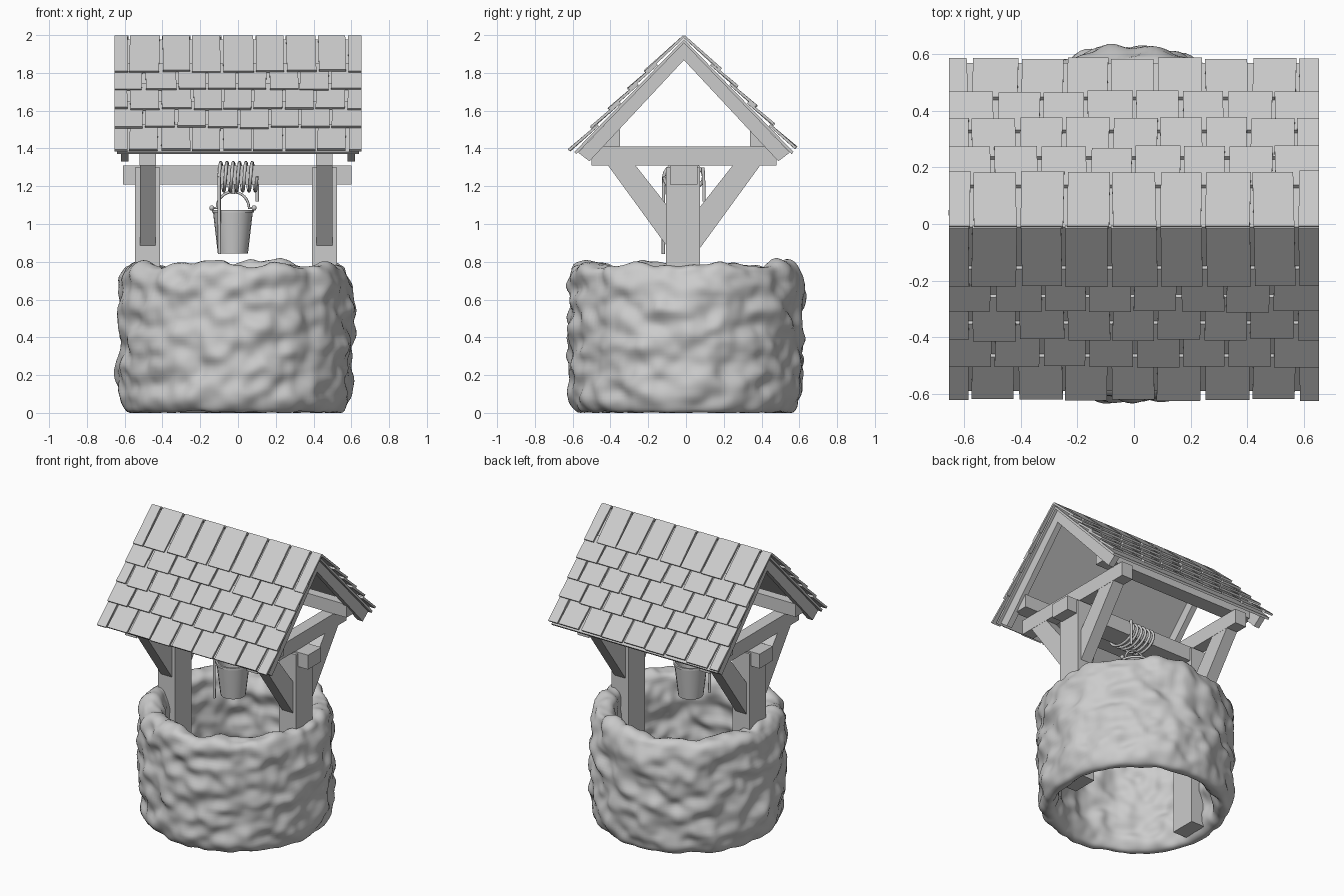
import bpy, bmesh, math, random
from mathutils import Vector, noise

random.seed(4)
if "Cube" in bpy.data.objects:
    bpy.data.objects.remove(bpy.data.objects["Cube"])

GREY = (0.6, 0.6, 0.6, 1)
mat = bpy.data.materials.new("plain grey")
mat.use_nodes = True
mat.diffuse_color = GREY
mat.node_tree.nodes["Principled BSDF"].inputs["Base Color"].default_value = GREY


def finish(name, bm, smooth=None):
    """Turn a bmesh into a named object; smooth is an edge angle in degrees."""
    bmesh.ops.recalc_face_normals(bm, faces=bm.faces)
    mesh = bpy.data.meshes.new(name)
    bm.to_mesh(mesh)
    bm.free()
    mesh.materials.append(mat)
    ob = bpy.data.objects.new(name, mesh)
    bpy.context.collection.objects.link(ob)
    if smooth:
        bpy.ops.object.select_all(action='DESELECT')
        ob.select_set(True)
        bpy.context.view_layer.objects.active = ob
        bpy.ops.object.shade_smooth_by_angle(angle=math.radians(smooth))
    return ob


def add_prism(bm, pts, x0, x1):
    """Extrude a (y, z) outline from x0 to x1."""
    a, b = [[bm.verts.new((x, y, z)) for y, z in pts] for x in (x0, x1)]
    bm.faces.new(a)
    bm.faces.new(b[::-1])
    for i in range(len(pts)):
        j = (i + 1) % len(pts)
        bm.faces.new((a[i], b[i], b[j], a[j]))
    return a + b


def prism(name, pts, x0, x1):
    bm = bmesh.new()
    add_prism(bm, pts, x0, x1)
    return finish(name, bm)


def box(name, x0, x1, y0, y1, z0, z1):
    return prism(name, [(y0, z0), (y1, z0), (y1, z1), (y0, z1)], x0, x1)


def lathe(name, profile, steps, centre, smooth, warp=None):
    """Spin a closed (radius, z) profile round a vertical axis."""
    bm = bmesh.new()
    n = len(profile)
    rings = []
    for s in range(steps):
        a = math.tau * s / steps
        ring = []
        for i, (r, z) in enumerate(profile):
            if warp:
                r, z = warp(a, i)
            ring.append(bm.verts.new((centre[0] + r * math.cos(a),
                                      centre[1] + r * math.sin(a), z)))
        rings.append(ring)
    for s in range(steps):
        p, q = rings[s], rings[(s + 1) % steps]
        for i in range(n):
            j = (i + 1) % n
            bm.faces.new((p[i], q[i], q[j], p[j]))
    return finish(name, bm, smooth)


def tube(name, points, radius):
    """Round cord through points."""
    cu = bpy.data.curves.new(name, 'CURVE')
    cu.dimensions = '3D'
    cu.bevel_depth = radius
    cu.bevel_resolution = 2
    cu.use_fill_caps = True
    sp = cu.splines.new('POLY')
    sp.points.add(len(points) - 1)
    for p, co in zip(sp.points, points):
        p.co = (*co, 1)
    cu.materials.append(mat)
    ob = bpy.data.objects.new(name, cu)
    bpy.context.collection.objects.link(ob)


# Stone wall: rounded ring section, resampled, softened and made lumpy
corners = [(.575, 0), (.605, .06), (.615, .4), (.61, .70), (.59, .775), (.535, .792),
           (.48, .77), (.46, .68), (.475, .4), (.498, .06), (.525, 0)]
section = []
for i, c in enumerate(corners):
    a, b = Vector(c), Vector(corners[(i + 1) % len(corners)])
    k = max(1, round((b - a).length / 0.018))
    section += [a.lerp(b, t / k) for t in range(k)]
count = len(section)
for _ in range(3):
    section = [(section[i - 1] + section[i] * 2 + section[(i + 1) % count]) / 4
               for i in range(count)]


def lumpy(a, i):
    p = section[i]
    t = section[(i + 1) % count] - section[i - 1]
    out = Vector((t.y, -t.x)).normalized()
    q = Vector((p.x * math.cos(a), p.x * math.sin(a), p.y))
    lump = 0.036 * noise.noise(Vector((q.x * 7, q.y * 7, q.z * 10)))
    lump += 0.014 * noise.noise(q * 14 + Vector((5, 5, 5)))
    p = p + out * (lump + 0.003) * min(1, 0.4 + p.y * 6)
    return p.x, max(0, p.y)


lathe("stone_wall", [tuple(p) for p in section], 190, (-0.014, 0), 80, lumpy)

# Timber frame, one set at each end
for side, cx in (("right", -0.478), ("left", 0.457)):
    box(side + "_post", cx - .066, cx + .066, -.105, .075, .03, 1.3)
    box(side + "_tie_beam", cx - .043, cx + .043, -.5, .48, 1.31, 1.41)
    for end, s in (("front", -1), ("back", 1)):
        outline = [(.41, 1.32), (.075, .86), (.06, 1.06), (.265, 1.32)]
        prism(f"{side}_{end}_brace", [(s * y - .01, z) for y, z in outline],
              cx - .042, cx + .042)

# Rafters at the gable ends, plates along the eaves, roof boards
RIDGE = -.011
half = [(.56, 1.378), (.5, 1.332)]
frame = [(0, 1.965), *half, (0, 1.868)] + [(-y, z) for y, z in half[::-1]]
for side, cx in (("right", -0.6), ("left", 0.6)):
    prism(side + "_rafters", [(y + RIDGE, z) for y, z in frame], cx - .02, cx + .02)
for end, s in (("front", -1), ("back", 1)):
    plate = [(.345, 1.41), (.45, 1.41), (.45, 1.46), (.41, 1.5), (.345, 1.5)]
    boards = [(0, 1.978), (.58, 1.382), (.57, 1.37), (0, 1.958)]
    prism(end + "_wall_plate", [(s * y + RIDGE / 2, z) for y, z in plate], -.6, .6)
    prism(end + "_roof_boards", [(s * y + RIDGE, z) for y, z in boards], -.64, .64)

# Axle
box("axle", -.61, .6, -.085, .06, 1.21, 1.31)

# Shingles: five staggered rows a side, each tilted over the row below
ROWS = [.843, .675, .54, .395, .265]
PITCH, EDGE = 0.1645, 0.655
slope, normal = Vector((.695, -.719)), Vector((.719, .695))
for end, s in (("front", -1), ("back", 1)):
    bm = bmesh.new()
    for r, low in enumerate(ROWS):
        shift = 0.5 if r % 2 == 0 else 0
        cuts = [(k + shift) * PITCH for k in range(-5, 5)]
        cuts = [-EDGE] + [c + random.uniform(-.006, .006) for c in cuts
                          if abs(c) < EDGE - .03] + [EDGE]
        for x0, x1 in zip(cuts, cuts[1:]):
            x0 += .007 if x0 > -EDGE else 0
            x1 -= .007 if x1 < EDGE else 0
            top = -.012 if r == 4 else low - .2
            bottom = low + random.uniform(-.005, .005) - (.02 if s > 0 else 0)
            lift = random.uniform(.018, .024)
            pts = []
            for d, h in ((top, .004), (bottom, lift), (bottom, lift + .014), (top, .018)):
                p = Vector((0, 1.978)) + slope * d + normal * h
                pts.append((s * p.x + RIDGE, p.y))
            verts = add_prism(bm, pts, x0, x1)
            skew = random.uniform(-.005, .005)
            for v in verts:
                if abs(v.co.y) > abs(pts[0][0]) + .08 and abs(v.co.x) < EDGE - .001:
                    v.co.x += skew
    finish(end + "_shingles", bm)

# Rope wound on the axle, with two loose ends
coil = []
for i in range(6 * 24 + 1):
    a = math.tau * i / 24
    coil.append((-.1 + .2 * i / 144, -.012 - .105 * math.cos(a), 1.25 + .075 * math.sin(a)))
tube("rope_coil", coil, .009)
tube("long_rope_end", [(-.1, -.117, 1.25), (-.1, -.12, 1.1), (-.098, -.12, .84)], .009)
tube("short_rope_end", [(.1, .09, 1.3), (.102, .095, 1.2), (.102, .095, 1.12)], .009)
tube("hanging_rope", [(-.025, -.02, 1.23), (-.025, -.02, 1.16)], .009)

# Bucket: hollow tapered pail, ears and handle
CX, CY = -.027, -.015
pail = [(.001, .845), (.08, .845), (.105, 1.06), (.111, 1.06), (.111, 1.075),
        (.098, 1.075), (.073, .86), (.001, .86)]
lathe("bucket", pail, 20, (CX, CY), 30)
for side, s in (("right", -1), ("left", 1)):
    bm = bmesh.new()
    bmesh.ops.create_uvsphere(bm, u_segments=10, v_segments=6, radius=.014)
    bmesh.ops.translate(bm, verts=bm.verts, vec=(CX + s * .112, CY, 1.085))
    finish(side + "_bucket_ear", bm, 60)
arc = [(CX + .085 * math.cos(math.pi * i / 16), CY,
        1.085 + .085 * math.sin(math.pi * i / 16)) for i in range(17)]
tube("bucket_handle", [(CX + .112, CY, 1.085)] + arc + [(CX - .112, CY, 1.085)], .007)
